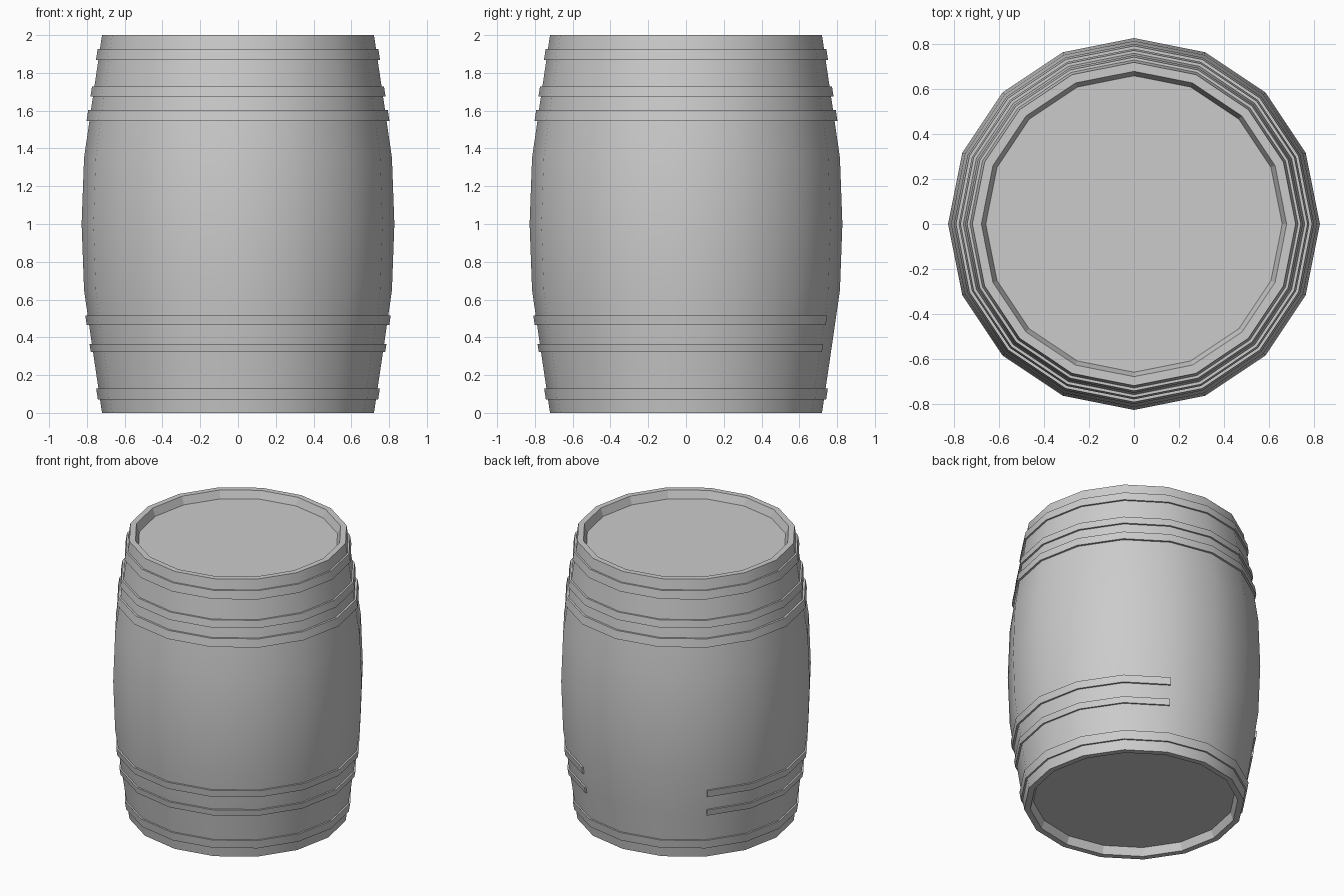
import bpy, bmesh, math

SIDES = 16

if "Cube" in bpy.data.objects:
    bpy.data.objects.remove(bpy.data.objects["Cube"], do_unlink=True)

gray = bpy.data.materials.new("plain_gray")
gray.use_nodes = True
COLOR = (0.6, 0.6, 0.6, 1)
gray.diffuse_color = COLOR
gray.node_tree.nodes["Principled BSDF"].inputs["Base Color"].default_value = COLOR


def finish(name, bm):
    """Turn a bmesh into a smooth shaded object with sharp rims."""
    bmesh.ops.recalc_face_normals(bm, faces=bm.faces)
    mesh = bpy.data.meshes.new(name)
    bm.to_mesh(mesh)
    bm.free()
    mesh.materials.append(gray)
    obj = bpy.data.objects.new(name, mesh)
    bpy.context.collection.objects.link(obj)
    bpy.ops.object.select_all(action="DESELECT")
    obj.select_set(True)
    bpy.context.view_layer.objects.active = obj
    bpy.ops.object.shade_smooth_by_angle(angle=math.radians(30))
    return obj


def ring(bm, radius, z):
    step = math.tau / SIDES
    return [bm.verts.new((radius * math.cos(i * step), radius * math.sin(i * step), z))
            for i in range(SIDES)]


def bridge(bm, a, b, skip=()):
    for i in range(SIDES):
        if i not in skip:
            j = (i + 1) % SIDES
            bm.faces.new((a[i], a[j], b[j], b[i]))


# Barrel: bulging staves with a raised rim and recessed lid at each end
half = [(0.66, 0.055), (0.68, 0), (0.72, 0), (0.768, 0.325), (0.815, 0.65)]
profile = half + [(0.828, 1)] + [(r, 2 - z) for r, z in reversed(half)]
bm = bmesh.new()
rings = [ring(bm, r, z) for r, z in profile]
for a, b in zip(rings, rings[1:]):
    bridge(bm, a, b)
bm.faces.new(rings[0])
bm.faces.new(rings[-1])
barrel = finish("barrel_body", bm)

# Inner rim walls stay faceted
for poly in barrel.data.polygons:
    if poly.center.xy.length < 0.67 or poly.normal.z ** 2 > 0.9:
        poly.use_smooth = False


# Hoops: thin bands that follow the slope of the staves
def hoop(name, z0, r0, z1, r1, gap=()):
    bm = bmesh.new()
    depth = 0.03
    loops = [ring(bm, r, z) for r, z in
             ((r0, z0), (r1, z1), (r1 - depth, z1), (r0 - depth, z0))]
    for k in range(4):
        bridge(bm, loops[k], loops[(k + 1) % 4], gap)
    if gap:
        for i in (gap[0], gap[-1] + 1):
            bm.faces.new([loop[i] for loop in loops])
        loose = [v for v in bm.verts if not v.link_faces]
        bmesh.ops.delete(bm, geom=loose, context="VERTS")
    finish(name, bm)


# Two lower hoops are broken open at the back
BROKEN = (3, 4, 5)
hoop("bottom_hoop", 0.07, 0.742, 0.13, 0.751)
hoop("lower_hoop", 0.322, 0.779, 0.365, 0.786, BROKEN)
hoop("lower_belly_hoop", 0.465, 0.801, 0.515, 0.808, BROKEN)
hoop("upper_belly_hoop", 1.545, 0.802, 1.603, 0.793)
hoop("upper_hoop", 1.675, 0.781, 1.727, 0.773)
hoop("top_hoop", 1.868, 0.752, 1.927, 0.743)
